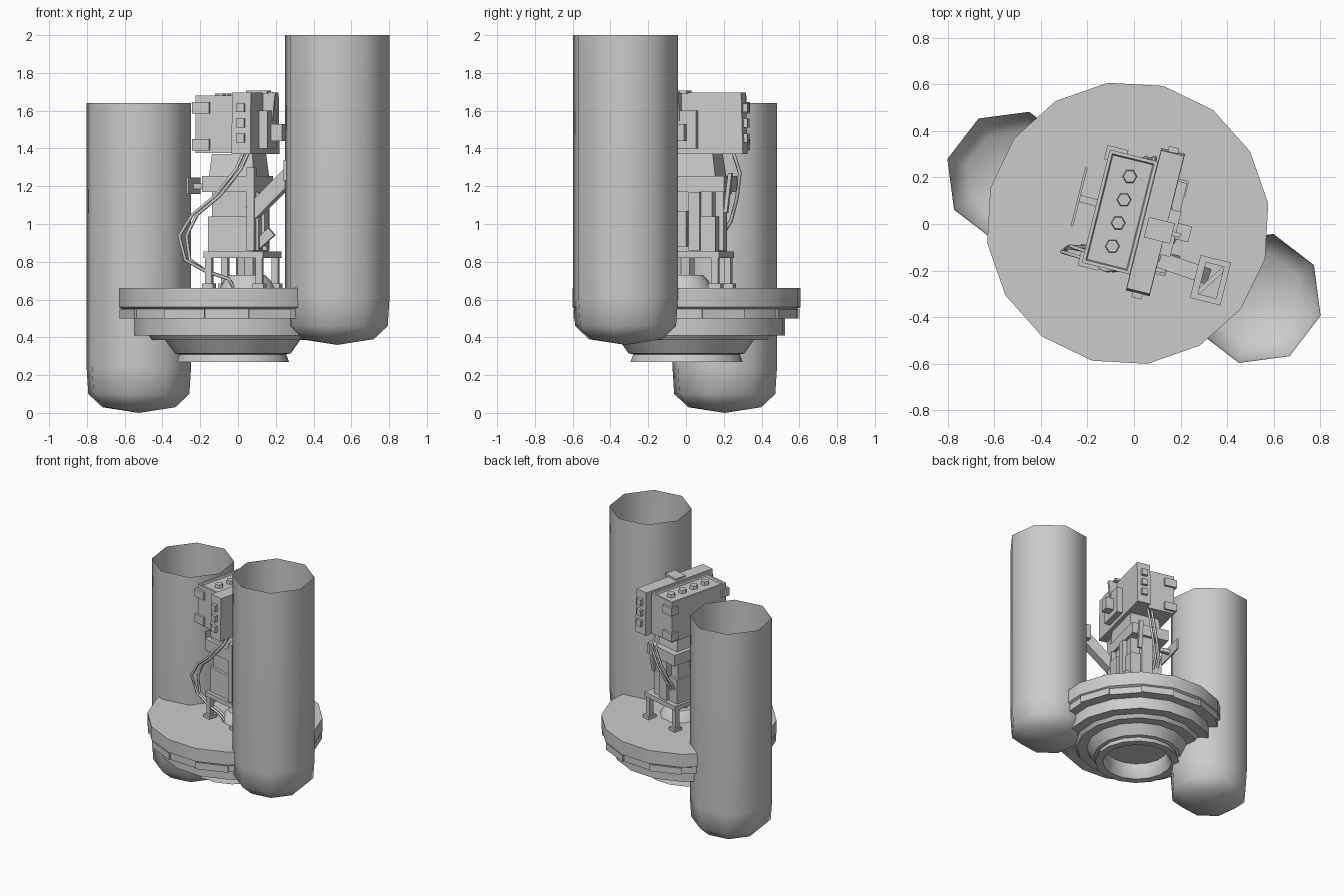
import bpy, bmesh
from math import sin, cos, radians, pi
from mathutils import Matrix, Vector

if "Cube" in bpy.data.objects:
    bpy.data.objects.remove(bpy.data.objects["Cube"])

YAW = radians(-14)          # the whole central machine is turned by this angle


def finish(name, bm, yaw=0.0, smooth=None):
    bmesh.ops.remove_doubles(bm, verts=bm.verts, dist=0.0005)
    bmesh.ops.recalc_face_normals(bm, faces=bm.faces)
    me = bpy.data.meshes.new(name)
    bm.to_mesh(me)
    bm.free()
    if smooth:
        me.shade_smooth()
        me.set_sharp_from_angle(angle=radians(smooth))
    ob = bpy.data.objects.new(name, me)
    ob.rotation_euler.z = yaw
    bpy.context.collection.objects.link(ob)
    return ob


def lathe(name, profile, n, start, centre=(0, 0), smooth=35, yaw=0.0):
    bm = bmesh.new()
    rings = [[bm.verts.new((centre[0] + r * cos(radians(start) + 2 * pi * i / n),
                            centre[1] + r * sin(radians(start) + 2 * pi * i / n), z))
              for i in range(n)] for r, z in profile]
    for a, b in zip(rings, rings[1:]):
        for i in range(n):
            j = (i + 1) % n
            bm.faces.new((a[i], a[j], b[j], b[i]))
    return finish(name, bm, yaw, smooth)


def box(name, x, y, z, taper=1.0, yaw=YAW, inset=0):
    """Box from ranges in the machine's own axes; taper scales the top."""
    bm = bmesh.new()
    bmesh.ops.create_cube(bm, size=1)
    mx, my = (x[0] + x[1]) / 2, (y[0] + y[1]) / 2
    for v in bm.verts:
        k = taper if v.co.z > 0 else 1
        v.co = (mx + v.co.x * (x[1] - x[0]) * k, my + v.co.y * (y[1] - y[0]) * k,
                z[1] if v.co.z > 0 else z[0])
    if inset:
        bm.normal_update()
        top = [f for f in bm.faces if f.normal.z > 0.9]
        bmesh.ops.inset_region(bm, faces=top, thickness=inset, depth=0)
        bmesh.ops.inset_region(bm, faces=top, thickness=inset / 3, depth=-0.015)
    return finish(name, bm, yaw)


def beam(name, a, b, w, h, yaw=YAW):
    """Rectangular bar from point a to point b."""
    a, b = Vector(a), Vector(b)
    bm = bmesh.new()
    rot = (b - a).to_track_quat('Z', 'Y').to_matrix().to_4x4()
    bmesh.ops.create_cube(bm, size=1, matrix=Matrix.Translation((a + b) / 2) @ rot
                          @ Matrix.Diagonal((w, h, (b - a).length, 1)))
    return finish(name, bm, yaw)


def cable(name, pts, r=0.01):
    cu = bpy.data.curves.new(name, 'CURVE')
    cu.dimensions = '3D'
    cu.bevel_depth = r
    cu.bevel_resolution = 0
    cu.use_fill_caps = True
    sp = cu.splines.new('POLY')
    sp.points.add(len(pts) - 1)
    for p, c in zip(sp.points, pts):
        p.co = (*c, 1)
    ob = bpy.data.objects.new(name, cu)
    bpy.context.collection.objects.link(ob)


# Two open-topped tanks with domed bottoms
for name, c, z0, z1 in (("left_tank", (-0.525, 0.205), 0.0, 1.64),
                        ("right_tank", (0.525, -0.32), 0.36, 2.0)):
    lathe(name, [(0.287, z1), (0.287, z0 + 0.25), (0.277, z0 + 0.10),
                 (0.2, z0 + 0.03), (0, z0)], 8, 30, c, smooth=60)

# Stepped round base with a hollow collar underneath
C = (-0.027, 0.003)
lathe("base_disc", [(0, 0.66), (0.61, 0.66), (0.61, 0.56), (0.592, 0.55), (0.592, 0.50),
                    (0.525, 0.50), (0.525, 0.41), (0.45, 0.41), (0.43, 0.385),
                    (0.36, 0.385), (0.31, 0.315), (0.285, 0.31), (0.30, 0.27),
                    (0.245, 0.27), (0.22, 0.31), (0.22, 0.38), (0, 0.38)], 16, 8, C)

# Raised plates around the rim
for i in range(0, 16, 2):
    bm = bmesh.new()
    vs = []
    for z in (0.50, 0.55):
        for r, k in ((0.58, i), (0.605, i), (0.605, i + 1), (0.58, i + 1)):
            t = radians(8 + 22.5 * k)
            vs.append(bm.verts.new((C[0] + r * cos(t), C[1] + r * sin(t), z)))
    for f in ((0, 1, 2, 3), (4, 5, 6, 7), (0, 1, 5, 4), (1, 2, 6, 5), (2, 3, 7, 6), (3, 0, 4, 7)):
        bm.faces.new([vs[q] for q in f])
    finish("rim_plate", bm)

# Swivel mount on the disc
lathe("swivel_mount", [(0, 0.73), (0.10, 0.73), (0.13, 0.70), (0.15, 0.66)], 10, 0,
      (0.05, 0.0), yaw=YAW)
lathe("swivel_post", [(0, 0.86), (0.06, 0.86), (0.06, 0.73)], 8, 0, (0.05, 0.0), yaw=YAW)

# Legs and platform
for x in (-0.12, 0.155):
    for y in (-0.15, 0.2):
        box("leg", (x - 0.018, x + 0.018), (y - 0.018, y + 0.018), (0.66, 0.83))
        box("foot", (x - 0.03, x + 0.03), (y - 0.035, y + 0.035), (0.66, 0.685))
box("platform", (-0.145, 0.18), (-0.175, 0.225), (0.82, 0.855))

# Column
box("lower_column", (-0.125, 0.12), (-0.15, 0.19), (0.855, 1.04))
box("middle_column", (-0.11, 0.11), (-0.13, 0.17), (1.02, 1.20))
box("neck", (-0.13, 0.13), (-0.155, 0.20), (1.18, 1.37), taper=0.85)
box("neck_collar", (-0.155, 0.13), (-0.17, 0.24), (1.17, 1.255))
for y in (-0.1, 0.08):
    box("side_rib", (0.1, 0.145), (y - 0.03, y + 0.03), (0.86, 1.17))
box("side_hatch", (0.11, 0.16), (-0.06, 0.04), (0.88, 1.07))
box("back_rib", (-0.04, 0.04), (0.16, 0.215), (0.86, 1.17))
box("front_rib", (0.09, 0.13), (-0.17, -0.12), (0.86, 1.3))

# Head housing with recessed top, bolts and corner blocks
box("head_housing", (-0.178, 0.035), (-0.215, 0.285), (1.375, 1.68), inset=0.02)
box("head_panel", (0.035, 0.14), (-0.285, 0.345), (1.37, 1.695), taper=0.97)
for i in range(4):
    lathe("top_bolt", [(0, 1.69), (0.028, 1.69), (0.032, 1.66)], 6, 14,
          (-0.067, -0.115 + 0.103 * i), smooth=None, yaw=YAW)
for z in (1.42, 1.615):
    for y in (-0.2, 0.27):
        box("corner_block", (-0.192, -0.10), (y - 0.032, y + 0.032), (z - 0.03, z + 0.03))
for y in (-0.295, 0.35):
    for z in (1.455, 1.535, 1.615):
        box("end_button", (0.065, 0.11), (y - 0.012, y + 0.012), (z - 0.023, z + 0.023))

# Strap over the panel and block behind it
box("panel_strap_top", (0.055, 0.17), (-0.045, 0.045), (1.69, 1.708))
beam("panel_strap_side", (0.165, 0, 1.70), (0.15, 0, 1.55), 0.02, 0.08)
box("panel_block", (0.13, 0.185), (-0.1, 0.1), (1.40, 1.60))
box("panel_knob", (0.18, 0.245), (-0.02, 0.05), (1.44, 1.53))

# Strut reaching into the right tank with an end frame
beam("tank_strut", (0.11, -0.12, 1.06), (0.34, -0.14, 1.28), 0.07, 0.08)
for x0, x1, y0, y1 in ((0.31, 0.34, -0.25, -0.06), (0.42, 0.445, -0.25, -0.06),
                       (0.31, 0.445, -0.25, -0.225), (0.31, 0.445, -0.085, -0.06)):
    box("strut_frame", (x0, x1), (y0, y1), (1.23, 1.34))
beam("frame_brace", (0.33, -0.23, 1.28), (0.43, -0.08, 1.28), 0.02, 0.02)
beam("lower_strut", (0.12, -0.1, 0.88), (0.21, -0.1, 0.96), 0.03, 0.05)

# Thin side plate held by the collar
box("side_plate", (-0.262, -0.252), (-0.075, 0.185), (1.16, 1.245))
beam("plate_bracket", (-0.256, 0.05, 1.2), (-0.12, 0.05, 1.2), 0.03, 0.03)

# Front cables
for d in (0, 1):
    o = 0.025 * d
    cable("front_cable", [(0.03 + o, -0.16, 1.38), (-0.01 + o, -0.19, 1.29),
                          (-0.12 + o, -0.2, 1.15), (-0.24 + o, -0.14 + o, 1.05),
                          (-0.31 + 1.5 * o, -0.12 + o, 0.94), (-0.28 + o, -0.10, 0.81),
                          (-0.17, -0.12 + o, 0.75), (-0.05, -0.14 + o, 0.71),
                          (-0.02, -0.13 + o, 0.66)])
# Back cables
for d in (0, 1):
    o = 0.035 * d
    cable("back_cable", [(0.08 - o, 0.25, 1.38), (0.09 - o, 0.285, 1.27),
                         (0.05 - o, 0.27, 1.14), (0.0 - o, 0.24, 1.02), (-0.02 - o, 0.18, 0.92)])
beam("back_clip", (0.07, 0.235, 1.06), (0.07, 0.26, 1.27), 0.03, 0.02)
